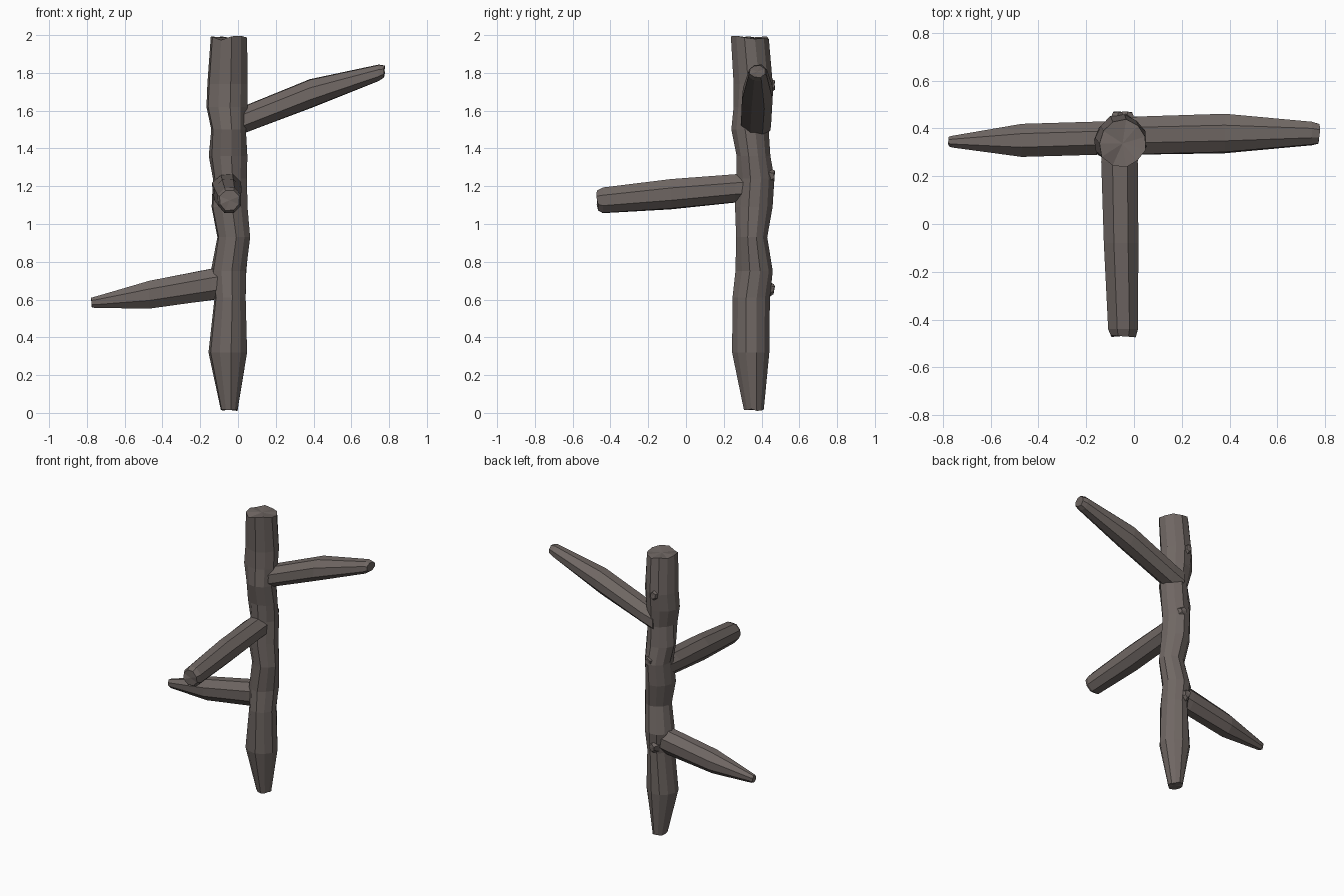
import bpy, bmesh, math, random
from mathutils import Vector

random.seed(4)
bark = bpy.data.materials.new("grey brown bark")
bark.diffuse_color = (0.16, 0.135, 0.125, 1)


def loft(name, axis, stations, sides, jitter, end_jag=(0.0, 0.0)):
    """Skin rough rings: station = (position, lo_u, hi_u, lo_v, hi_v) along a world axis."""
    bm = bmesh.new()
    u, v = [i for i in range(3) if i != axis]
    ridge = [1 + random.uniform(-jitter, jitter) for _ in range(sides)]
    rings = []
    for k, (pos, u0, u1, v0, v1) in enumerate(stations):
        jag = end_jag[0] if k == 0 else end_jag[1] if k == len(stations) - 1 else 0
        ring = []
        for i in range(sides):
            a = 2 * math.pi * (i + 0.5) / sides
            r = 1.03 * ridge[i] * (1 + random.uniform(-jitter, jitter) * 0.6)
            co = Vector((0, 0, 0))
            co[axis] = pos + random.uniform(-jag, jag)
            co[u] = (u0 + u1) / 2 + math.cos(a) * r * (u1 - u0) / 2
            co[v] = (v0 + v1) / 2 + math.sin(a) * r * (v1 - v0) / 2
            ring.append(bm.verts.new(co))
        rings.append(ring)
    for a, b in zip(rings, rings[1:]):
        for i in range(sides):
            j = (i + 1) % sides
            bm.faces.new((a[i], a[j], b[j], b[i]))
    # Fan caps
    for ring in (rings[0], rings[-1]):
        c = bm.verts.new(sum((w.co for w in ring), Vector()) / sides)
        for i in range(sides):
            bm.faces.new((ring[i], ring[(i + 1) % sides], c))
    bmesh.ops.recalc_face_normals(bm, faces=bm.faces)
    me = bpy.data.meshes.new(name)
    bm.to_mesh(me)
    bm.free()
    me.materials.append(bark)
    ob = bpy.data.objects.new(name, me)
    bpy.context.collection.objects.link(ob)
    return ob


# Upright trunk, pointed at the foot and splintered at the top
loft("trunk", 2, [
    (0.015, -0.09, 0.00, 0.31, 0.41),
    (0.32, -0.155, 0.05, 0.25, 0.44),
    (0.61, -0.125, 0.04, 0.25, 0.445),
    (0.75, -0.14, 0.045, 0.27, 0.46),
    (0.93, -0.11, 0.065, 0.27, 0.43),
    (1.09, -0.14, 0.05, 0.265, 0.455),
    (1.24, -0.13, 0.045, 0.275, 0.465),
    (1.36, -0.15, 0.05, 0.27, 0.445),
    (1.50, -0.14, 0.045, 0.245, 0.435),
    (1.62, -0.165, 0.05, 0.255, 0.45),
    (1.74, -0.16, 0.05, 0.26, 0.46),
    (1.985, -0.145, 0.05, 0.24, 0.435),
], 11, 0.06, (0.006, 0.014))

# Upper branch, reaching right
loft("right_branch", 0, [
    (-0.05, 0.30, 0.45, 1.45, 1.60),
    (0.04, 0.29, 0.455, 1.48, 1.63),
    (0.38, 0.295, 0.465, 1.61, 1.77),
    (0.745, 0.33, 0.43, 1.755, 1.845),
    (0.775, 0.335, 0.42, 1.775, 1.84),
], 8, 0.04, (0, 0.005))

# Lower branch, reaching left
loft("left_branch", 0, [
    (-0.03, 0.29, 0.43, 0.615, 0.78),
    (-0.14, 0.29, 0.43, 0.595, 0.765),
    (-0.47, 0.28, 0.42, 0.55, 0.70),
    (-0.76, 0.32, 0.37, 0.555, 0.615),
    (-0.777, 0.325, 0.365, 0.56, 0.61),
], 8, 0.04, (0, 0.004))

# Middle branch, reaching forward
loft("front_branch", 1, [
    (0.36, -0.135, 0.02, 1.12, 1.27),
    (0.26, -0.14, 0.02, 1.11, 1.265),
    (-0.08, -0.13, 0.02, 1.075, 1.24),
    (-0.44, -0.11, 0.02, 1.055, 1.195),
    (-0.47, -0.10, 0.01, 1.07, 1.18),
], 8, 0.04, (0, 0.005))

# Small broken knots at the back of the trunk
for n, (x, z) in enumerate([(-0.06, 0.65), (-0.03, 1.25), (-0.07, 1.73)]):
    loft("knot_%d" % n, 1, [
        (0.40, x - 0.05, x + 0.05, z - 0.07, z + 0.06),
        (0.467, x - 0.02, x + 0.025, z - 0.02, z + 0.03),
    ], 6, 0.12, (0, 0.005))
